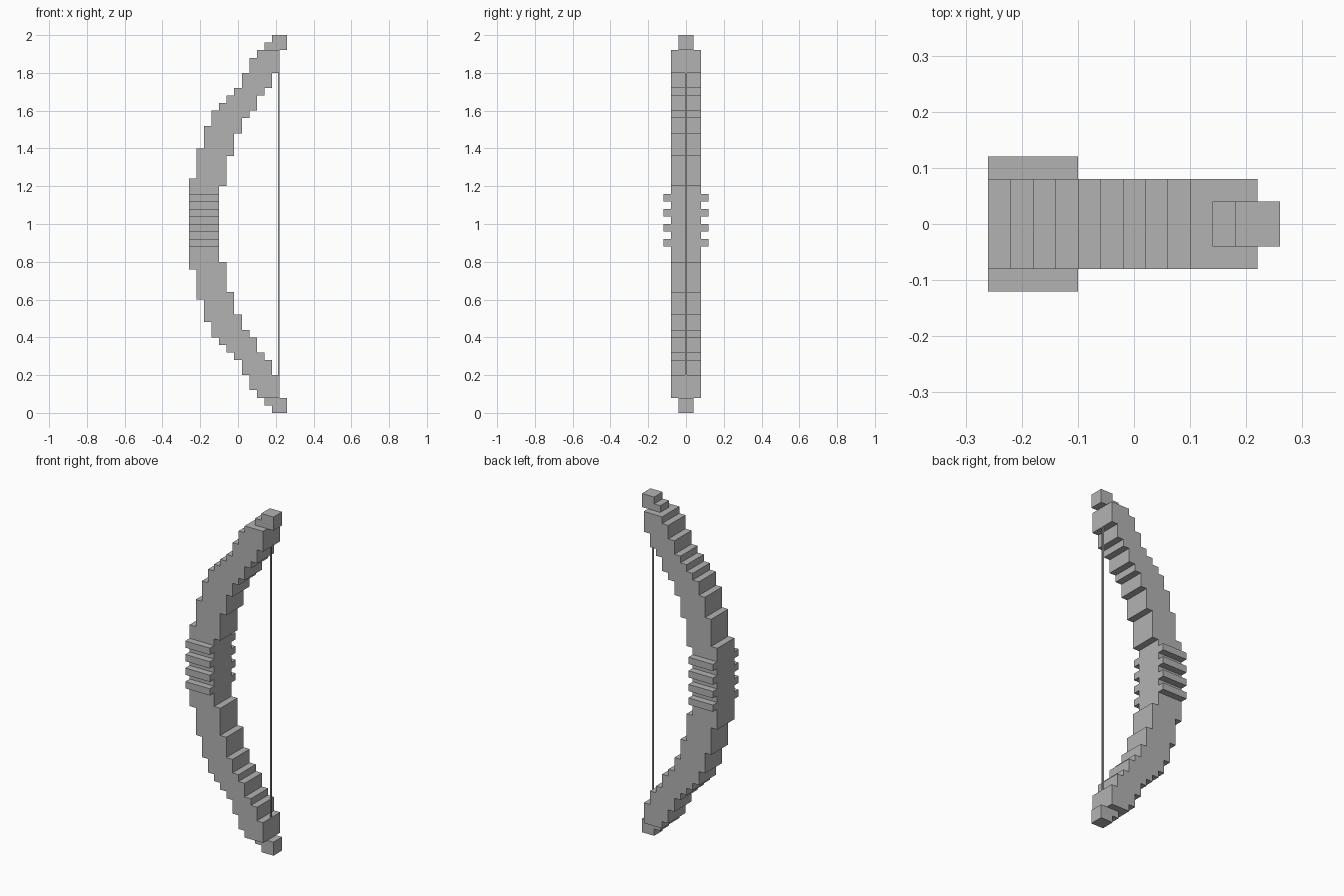
import bpy
import bmesh

cube = bpy.data.objects.get("Cube")
if cube:
    bpy.data.objects.remove(cube, do_unlink=True)

U = 0.04  # size of one block step

grey = bpy.data.materials.new("plain grey")
grey.use_nodes = True
grey.diffuse_color = (0.45, 0.45, 0.45, 1)
grey.node_tree.nodes["Principled BSDF"].inputs["Base Color"].default_value = grey.diffuse_color


def extrude_profile(name, points, half_depth):
    """Extrude an outline in the x-z plane evenly to both sides of y = 0."""
    bm = bmesh.new()
    face = bm.faces.new([bm.verts.new((x, -half_depth, z)) for x, z in points])
    new = bmesh.ops.extrude_face_region(bm, geom=[face])["geom"]
    verts = [v for v in new if isinstance(v, bmesh.types.BMVert)]
    bmesh.ops.translate(bm, verts=verts, vec=(0, 2 * half_depth, 0))
    bmesh.ops.recalc_face_normals(bm, faces=bm.faces)
    mesh = bpy.data.meshes.new(name)
    bm.to_mesh(mesh)
    bm.free()
    mesh.materials.append(grey)
    obj = bpy.data.objects.new(name, mesh)
    bpy.context.collection.objects.link(obj)
    return obj


def rectangle(x0, x1, z0, z1):
    return [(x0, z0), (x1, z0), (x1, z1), (x0, z1)]


def stairs(x, start, tops):
    """Climb to each height in turn, stepping one block towards +x between."""
    points, z = [], start
    for top in tops:
        points += [(x, 1 + z * U), (x, 1 + top * U)]
        x, z = x + U, top
    return points


def flip(points):
    return [(x, 2 - z) for x, z in reversed(points)]


# Curved stave: stepped inner and outer edges, heights in blocks above the middle
inner = stairs(-0.10, 0, [5, 9, 12, 14, 15, 17, 18, 20, 23])
outer = stairs(-0.26, 0, [6, 10, 13, 15, 16, 17, 18, 20, 22, 23])
inner, outer = inner[1:], outer[1:]
upper = inner + outer[::-1]
extrude_profile("stave", upper + flip(upper), 0.08)

# Narrow stepped tips
tip = [(0.14, 1.92), (0.26, 1.92), (0.26, 2.0), (0.18, 2.0), (0.18, 1.96), (0.14, 1.96)]
extrude_profile("upper_tip", tip, U)
extrude_profile("lower_tip", flip(tip), U)

# Raised grip bands around the handle
for i in range(4):
    z = 0.88 + 2 * U * i
    extrude_profile(f"grip_band_{i + 1}", rectangle(-0.26, -0.10, z, z + U), 3 * U)

# Thin string between the tips
extrude_profile("string", rectangle(0.211, 0.219, 0.08, 1.92), 0.004)
